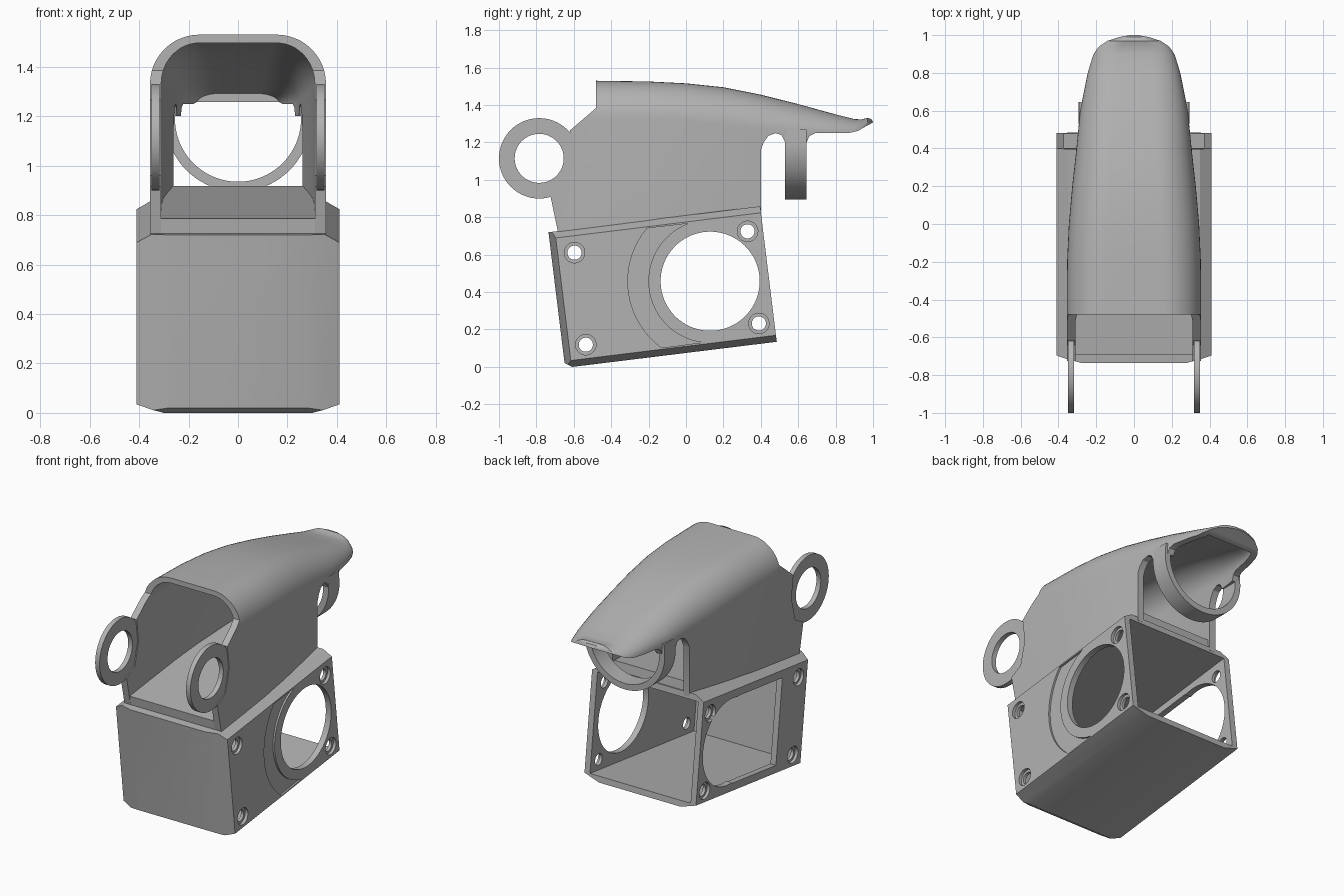
import bpy, bmesh
from math import sin, cos, radians, pi
from mathutils import Matrix

cube = bpy.data.objects.get("Cube")
if cube:
    bpy.data.objects.remove(cube, do_unlink=True)

grey = bpy.data.materials.new("plain grey")
grey.use_nodes = True
colour = (0.45, 0.45, 0.45, 1)
grey.diffuse_color = colour
grey.node_tree.nodes["Principled BSDF"].inputs["Base Color"].default_value = colour


def make(name, bm):
    bmesh.ops.recalc_face_normals(bm, faces=bm.faces)
    mesh = bpy.data.meshes.new(name)
    bm.to_mesh(mesh)
    bm.free()
    mesh.materials.append(grey)
    ob = bpy.data.objects.new(name, mesh)
    bpy.context.collection.objects.link(ob)
    return ob


def loft(name, rings):
    bm = bmesh.new()
    loops = [[bm.verts.new(p) for p in ring] for ring in rings]
    n = len(loops[0])
    for a, b in zip(loops, loops[1:]):
        for i in range(n):
            j = (i + 1) % n
            bm.faces.new((a[i], a[j], b[j], b[i]))
    bm.faces.new(loops[0])
    bm.faces.new(loops[-1])
    return make(name, bm)


def prism(name, pts, axis, lo, hi):
    def place(p, d):
        return {"x": (d, *p), "y": (p[0], d, p[1]), "z": (*p, d)}[axis]
    return loft(name, [[place(p, d) for p in pts] for d in (lo, hi)])


def arc(cx, cy, r, start=0, end=360, n=64):
    count = n if abs(end - start) == 360 else n + 1
    angles = [radians(start + (end - start) * i / n) for i in range(count)]
    return [(cx + r * cos(t), cy + r * sin(t)) for t in angles]


def rect(x0, y0, x1, y1):
    return [(x0, y0), (x1, y0), (x1, y1), (x0, y1)]


def mirrored(half):
    return half + [(-x, y) for x, y in reversed(half)]


def boolean(ob, cutter, op="DIFFERENCE"):
    mod = ob.modifiers.new("cut", "BOOLEAN")
    mod.object, mod.operation, mod.solver = cutter, op, "EXACT"
    bpy.context.view_layer.update()
    graph = bpy.context.evaluated_depsgraph_get()
    mesh = bpy.data.meshes.new_from_object(ob.evaluated_get(graph))
    ob.modifiers.clear()
    ob.data = mesh
    bpy.data.objects.remove(cutter, do_unlink=True)


# Fan housing, built level and tilted afterwards
H, L, W = 0.365, 0.57, 0.41
housing = prism("fan_housing", mirrored(
    [(0.3, -H), (W, -H + 0.035), (W, H - 0.035), (0.35, H)]), "y", -L, L)
boolean(housing, prism("plan", mirrored(
    [(0.28, -L), (W, -L + 0.035), (W + 0.1, 1), (0.1, 1)]), "z", -1, 1), "INTERSECT")
boolean(housing, prism("side", [(-L, -H + 0.025), (-L + 0.04, -H - 0.001), (1, -H - 0.001),
                                (1, 1), (-L, 1)], "x", -1, 1), "INTERSECT")
boolean(housing, prism("cavity", rect(-0.37, -0.325, 0.37, 0.325), "y", -0.53, 1))

# Intake opening, its shallow surround, and the fan window opposite
U = 0.256
boolean(housing, prism("surround", arc(U, 0, 0.44, 133, 227, 32)
                       + arc(U, 0, 0.33, 256, 104, 48), "x", W - 0.012, 1))
boolean(housing, prism("intake", arc(U, 0, 0.265), "x", 0, 1))
boolean(housing, prism("window_round", arc(U, 0, 0.28), "x", -1, 0))
boolean(housing, prism("window_square", rect(-0.27, -0.28, 0.2, 0.28), "x", -1, 0))

# Countersunk screw holes
for u in (-0.445, 0.487):
    for v in (-0.256, 0.24):
        boolean(housing, prism("screw", arc(u, v, 0.038, n=24), "x", -1, 1))
        for lo, hi in ((W - 0.02, 1), (-1, -W + 0.02)):
            boolean(housing, prism("sink", arc(u, v, 0.055, n=24), "x", lo, hi))

# Duct floor on top of the housing
floor = prism("duct_floor", mirrored([(0.335, -0.52), (0.285, 0.56)]), "z", 0.34, 0.425)
tilt = Matrix.Translation((0, -0.125, 0.427)) @ Matrix.Rotation(radians(7), 4, "X")
for ob in (housing, floor):
    ob.data.transform(tilt)

# Hood stations: y, half width, top height, corner width, corner height
stations = [(-1.1, 0.356, 1.53, 0.2, 0.2), (-0.48, 0.356, 1.53, 0.2, 0.2),
            (-0.2, 0.354, 1.526, 0.2, 0.2), (0, 0.345, 1.516, 0.2, 0.2),
            (0.2, 0.327, 1.495, 0.2, 0.2), (0.4, 0.305, 1.455, 0.19, 0.18),
            (0.6, 0.285, 1.405, 0.18, 0.15), (0.8, 0.245, 1.35, 0.15, 0.1),
            (0.9, 0.215, 1.325, 0.13, 0.08), (0.94, 0.19, 1.323, 0.12, 0.07),
            (0.97, 0.145, 1.332, 0.1, 0.06), (0.99, 0.085, 1.325, 0.06, 0.05),
            (1.0, 0.03, 1.31, 0.02, 0.02)]


def section(y, w, top, rx, rz, inset, base):
    w, top = w - inset, top - inset * 0.75
    rx, rz = max(rx - inset, 0.01), max(rz - inset * 0.75, 0.01)
    half = [(w, base)]
    for i in range(13):
        t = pi / 2 * i / 12
        half.append((w - rx + rx * cos(t), top - rz + rz * sin(t)))
    return [(x, y, z) for x, z in mirrored(half)]


hood = loft("hood", [section(*s, 0, 0.6) for s in stations])
boolean(hood, loft("hollow", [section(s[0] - (s[0] < -1), *s[1:], 0.045, 0.5)
                              for s in stations if s[0] < 0.93]))
outline = [(-0.48, 1.7), (-0.48, 1.385), (-0.62, 1.265), (-0.6, 1.115), (-0.64, 0.96),
           (-0.725, 0.915), (-0.68, 0.7), (0.4, 0.835), (0.4, 1.16), (0.415, 1.2),
           (0.44, 1.235), (0.48, 1.25), (0.51, 1.24), (0.53, 1.2), (0.645, 1.2),
           (0.66, 1.235), (0.69, 1.25), (0.87, 1.25), (0.92, 1.262), (0.96, 1.285),
           (1.01, 1.312), (1.05, 1.7)]
boolean(hood, prism("side", outline, "x", -1, 1), "INTERSECT")

# Pivot lugs on both cheeks
lugs = []
for side, name in ((1, "left_lug"), (-1, "right_lug")):
    lo, hi = sorted((side * 0.318, side * 0.35))
    lug = prism(name, arc(-0.785, 1.115, 0.215), "x", lo, hi)
    boolean(lug, prism("bore", arc(-0.785, 1.115, 0.131), "x", -1, 1))
    lugs.append(lug)

# Strap hanging below the visor
strap = prism("strap", [(-0.29, 1.27)] + arc(0, 1.19, 0.295, 180, 360, 40) + [(0.29, 1.27)]
              + [(0.255, 1.27)] + arc(0, 1.19, 0.255, 360, 180, 40) + [(-0.255, 1.27)],
              "y", 0.53, 0.645)

# Smooth curved faces, keep hard edges
bpy.ops.object.select_all(action="DESELECT")
for ob in [housing, floor, hood, strap] + lugs:
    ob.select_set(True)
    bpy.context.view_layer.objects.active = ob
bpy.ops.object.shade_smooth_by_angle(angle=radians(28))
